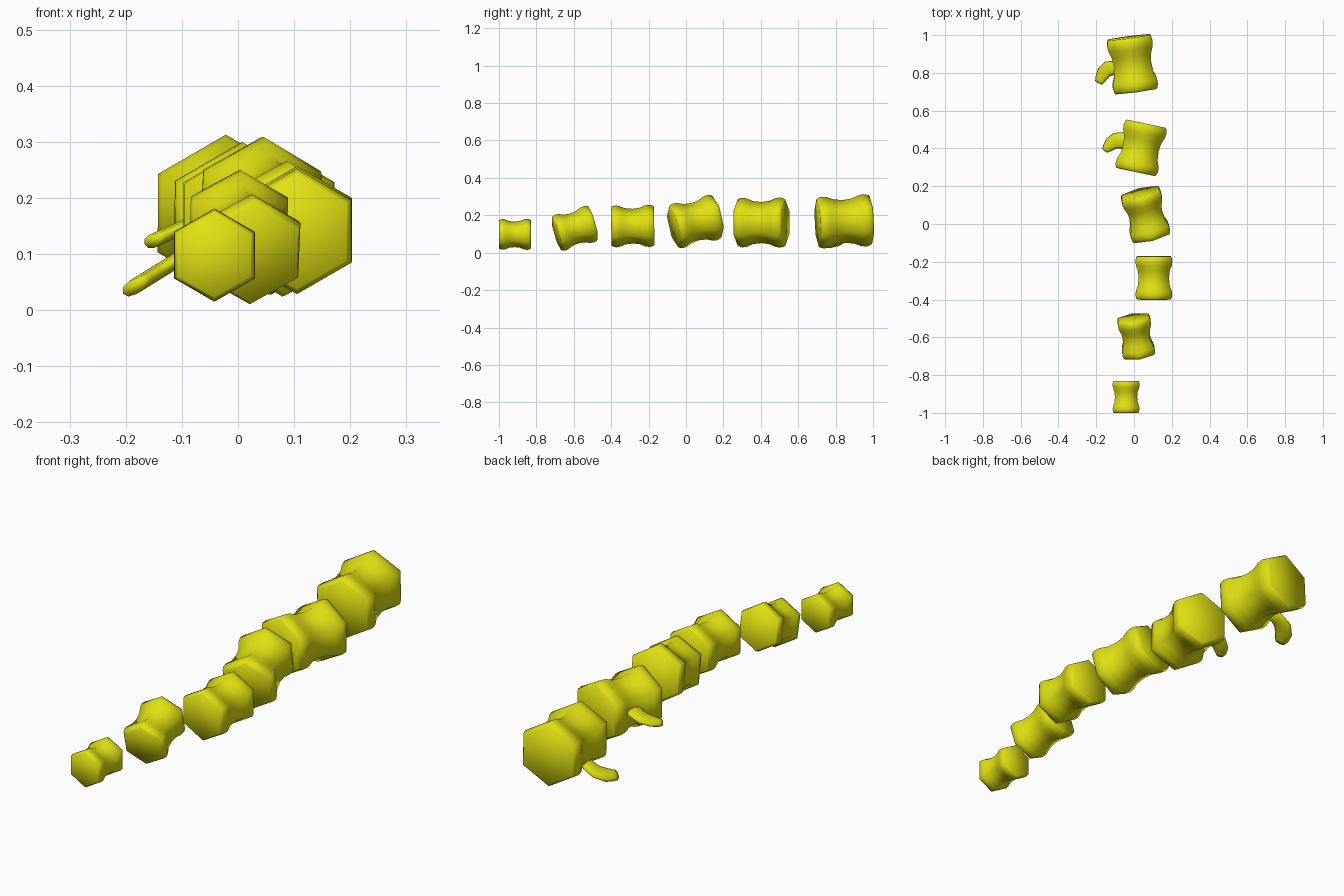
import bpy, bmesh, math
from mathutils import Vector, Euler

if "Cube" in bpy.data.objects:
    bpy.data.objects.remove(bpy.data.objects["Cube"])

yellow = bpy.data.materials.new("yellow")
yellow.diffuse_color = (0.75, 0.75, 0.006, 1)
yellow.use_nodes = True
yellow.node_tree.nodes["Principled BSDF"].inputs["Base Color"].default_value = yellow.diffuse_color


def skin(name, rings, location=(0, 0, 0), rotation=(0, 0, 0)):
    """Join a list of vertex rings into a closed, smooth object."""
    bm = bmesh.new()
    loops = [[bm.verts.new(p) for p in ring] for ring in rings]
    n = len(loops[0])
    for a, b in zip(loops, loops[1:]):
        for i in range(n):
            j = (i + 1) % n
            bm.faces.new((a[i], a[j], b[j], b[i]))
    bm.faces.new(loops[0])
    bm.faces.new(loops[-1])
    bmesh.ops.recalc_face_normals(bm, faces=bm.faces)
    for f in bm.faces:
        f.smooth = True
    me = bpy.data.meshes.new(name)
    bm.to_mesh(me)
    bm.free()
    me.materials.append(yellow)
    ob = bpy.data.objects.new(name, me)
    ob.location = location
    ob.rotation_euler = rotation
    bpy.context.collection.objects.link(ob)
    return ob


# waisted profile: (position along length, radius factor)
PROFILE = [(-.5, .90), (-.47, .95), (-.40, .99), (-.31, .97), (-.18, .86),
           (0, .82), (.16, .86), (.29, .97), (.39, 1.0), (.47, .96), (.5, .91)]


def segment(name, centre, radius, length, pitch, yaw):
    rings = []
    for t, k in PROFILE:
        rings.append([Vector((math.sin(a) * radius * k, t * length, math.cos(a) * radius * k))
                      for a in (i * math.pi / 3 for i in range(6))])
    skin(name, rings, centre, (math.radians(pitch), 0, math.radians(yaw)))


# six hexagonal tail segments, front to back
SEGMENTS = [
    ((-.042, -.915, .098), .083, .17, 0, 0),
    ((.012, -.595, .130), .101, .205, 16, 8.5),
    ((.105, -.285, .142), .113, .23, 1, 0),
    ((.062, .050, .166), .124, .245, 13, 14),
    ((.037, .403, .161), .134, .262, 0, -12),
    ((-.008, .846, .167), .140, .288, 3, 7.5),
]
for i, s in enumerate(SEGMENTS):
    segment(f"segment_{i + 1}", *s)


def hook(name, path, half_thick, x0, z0, slope):
    """Flat curved spur: path of (x, y, half width) lying in a tilted plane."""
    pts = [Vector((x, y, z0 + slope * (x - x0))) for x, y, w in path]
    up = Vector((-slope, 0, 1)).normalized()
    rings = []
    for i, (p, (x, y, w)) in enumerate(zip(pts, path)):
        d = (pts[min(i + 1, len(pts) - 1)] - pts[max(i - 1, 0)]).normalized()
        side = d.cross(up)
        rings.append([p + side * w * math.cos(a) + up * half_thick * math.sin(a)
                      for a in (k * math.pi / 4 for k in range(8))])
    skin(name, rings)


# curved side spurs on the two rear segments
hook("rear_spur", [(-.07, .822, .034), (-.105, .826, .037), (-.138, .822, .042),
                   (-.164, .798, .040), (-.180, .765, .032), (-.187, .748, .024)],
     .0135, -.112, .087, .62)
hook("front_spur", [(-.03, .435, .042), (-.065, .442, .044), (-.098, .441, .042),
                    (-.125, .423, .037), (-.146, .400, .026), (-.154, .388, .017)],
     .0125, -.095, .149, .45)
